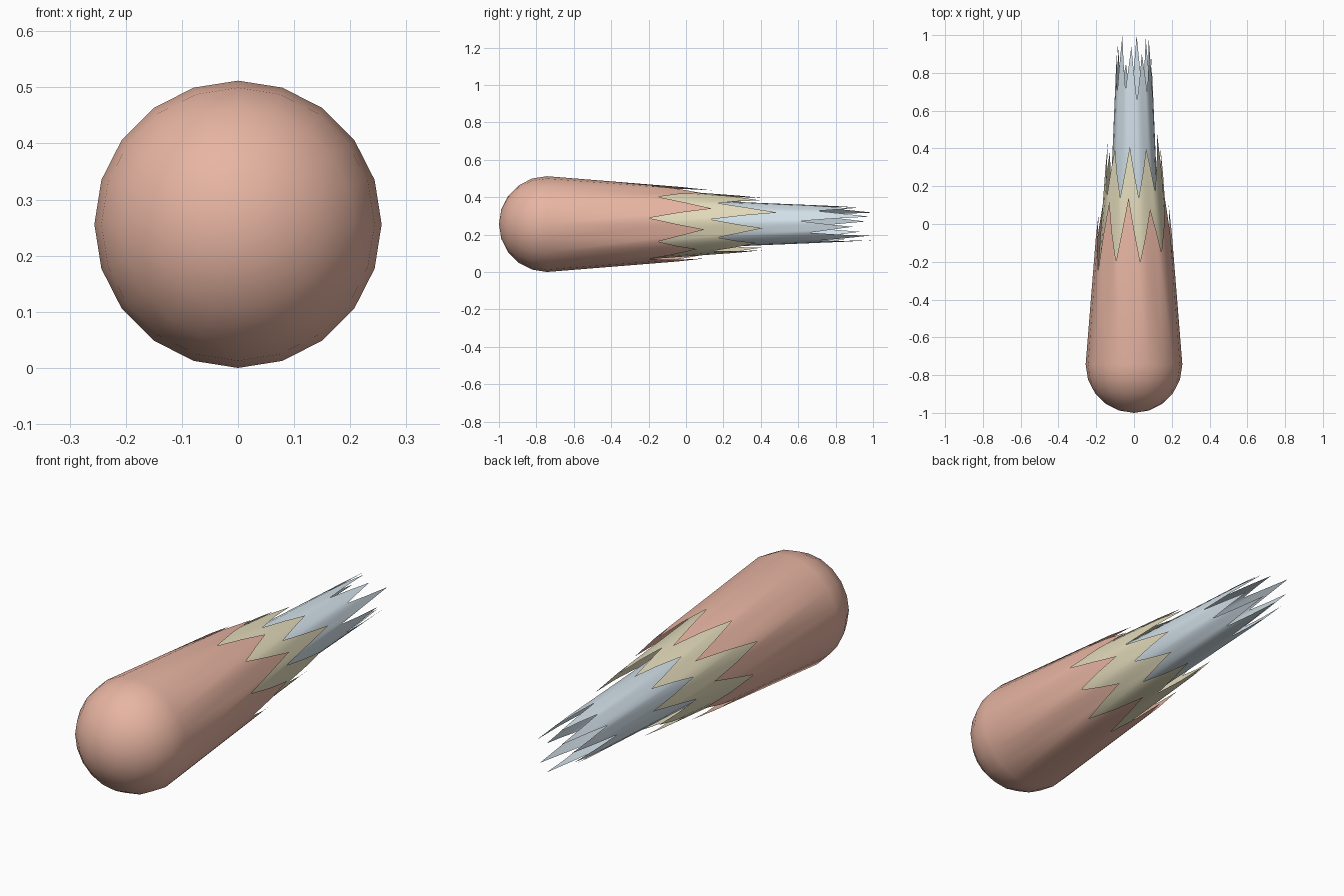
import bpy, bmesh, math

if "Cube" in bpy.data.objects:
    bpy.data.objects.remove(bpy.data.objects["Cube"])

SIDES = 20
AXIS_Z = 0.256


def material(name, rgb):
    m = bpy.data.materials.new(name)
    m.diffuse_color = (*rgb, 1.0)
    m.use_nodes = True
    m.node_tree.nodes["Principled BSDF"].inputs["Base Color"].default_value = m.diffuse_color
    return m


def shell(name, rim_y, rim_r, end_y, end_r, valleys, tips, mat):
    """Round-nosed tapered open shell whose tail edge is cut into teeth."""
    bm = bmesh.new()

    def radius(y):
        return rim_r + (end_r - rim_r) * (y - rim_y) / (end_y - rim_y)

    def vert(deg, r, y):
        a = math.radians(deg)
        return bm.verts.new((r * math.sin(a), y, AXIS_Z + r * math.cos(a)))

    # Hemispherical nose
    nose = bm.verts.new((0, rim_y - rim_r, AXIS_Z))
    rings = []
    for i in range(1, 6):
        t = math.radians(18 * i)
        rings.append([vert(18 * k, rim_r * math.sin(t), rim_y - rim_r * math.cos(t))
                      for k in range(SIDES)])
    for k in range(SIDES):
        n = (k + 1) % SIDES
        bm.faces.new((nose, rings[0][k], rings[0][n]))
        for a, b in zip(rings, rings[1:]):
            bm.faces.new((a[k], b[k], b[n], a[n]))

    # Tapered body: teeth points and notches lie at the middle of each side
    jag = [y for pair in zip(valleys, tips) for y in pair]
    mids = [vert(18 * k + 9, radius(y) * math.cos(math.radians(9)), y)
            for k, y in enumerate(jag)]
    corners = []
    for k in range(SIDES):
        y = (jag[k - 1] + jag[k]) / 2
        corners.append(vert(18 * k, radius(y), y))
    rim = rings[-1]
    for k in range(SIDES):
        n = (k + 1) % SIDES
        bm.faces.new((rim[k], corners[k], mids[k], corners[n], rim[n]))

    bmesh.ops.recalc_face_normals(bm, faces=bm.faces[:])
    if nose.link_faces[0].normal.y > 0:
        bmesh.ops.reverse_faces(bm, faces=bm.faces[:])
    for f in bm.faces:
        f.smooth = True
    me = bpy.data.meshes.new(name)
    bm.to_mesh(me)
    bm.free()
    me.materials.append(mat)
    ob = bpy.data.objects.new(name, me)
    bpy.context.collection.objects.link(ob)
    return ob


# Outer shell with round nose
shell("outer_flame", -0.744, 0.256, 0.14, 0.185,
      [-.20, -.15, -.20, -.15, -.20, -.20, -.15, -.20, -.25, -.20],
      [.08, .14, .10, .06, .10, .08, .10, .06, .12, .14],
      material("salmon", (0.80, 0.46, 0.36)))

# Middle shell
shell("middle_flame", -0.30, 0.195, 0.41, 0.143,
      [.14, .17, .13, .17, .15, .14, .17, .15, .15, .14],
      [.40, .49, .41, .38, .41, .40, .38, .44, .40, .41],
      material("pale_yellow", (0.77, 0.71, 0.50)))

# Inner tail
shell("inner_flame", 0.0, 0.130, 1.0, 0.088,
      [.65, .70, .61, .66, .70, .66, .70, .65, .70, .71],
      [.90, .98, .89, .98, 1.0, .85, .93, .96, 1.0, .94],
      material("pale_blue", (0.65, 0.75, 0.82)))
